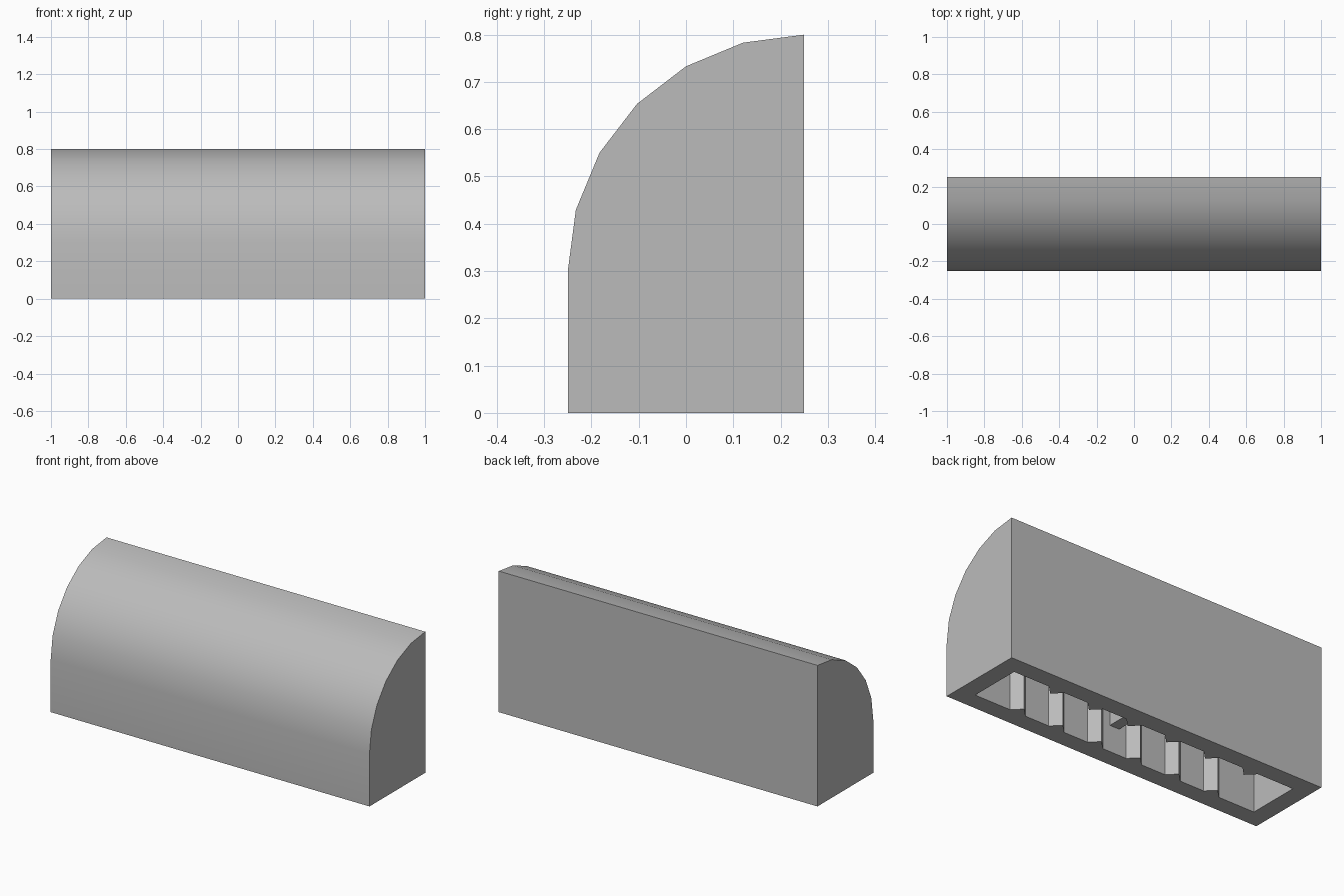
import bpy
import bmesh
from math import cos, sin, pi, radians

default_cube = bpy.data.objects.get("Cube")
if default_cube:
    bpy.data.objects.remove(default_cube, do_unlink=True)

HALF_LENGTH, HALF_DEPTH, WALL = 1.0, 0.25, 0.1
SHOULDER, RADIUS, CEILING = 0.3, 0.5, 0.5
INNER_X, INNER_Y = HALF_LENGTH - WALL, HALF_DEPTH - WALL

grey = bpy.data.materials.new("neutral grey")
grey.use_nodes = True
grey.diffuse_color = (0.5, 0.5, 0.5, 1)
grey.node_tree.nodes["Principled BSDF"].inputs["Base Color"].default_value = (0.5, 0.5, 0.5, 1)


def prism(name, points, direction):
    """Extrude a closed 3D outline into a solid object."""
    bm = bmesh.new()
    face = bm.faces.new([bm.verts.new(p) for p in points])
    moved = bmesh.ops.extrude_face_region(bm, geom=[face])["geom"]
    bmesh.ops.translate(bm, vec=direction,
                        verts=[v for v in moved if isinstance(v, bmesh.types.BMVert)])
    bmesh.ops.recalc_face_normals(bm, faces=bm.faces)
    mesh = bpy.data.meshes.new(name)
    bm.to_mesh(mesh)
    bm.free()
    mesh.materials.append(grey)
    obj = bpy.data.objects.new(name, mesh)
    bpy.context.collection.objects.link(obj)
    return obj


def box(name, half_x, half_y, bottom, top):
    corners = [(-half_x, -half_y, bottom), (half_x, -half_y, bottom),
               (half_x, half_y, bottom), (-half_x, half_y, bottom)]
    return prism(name, corners, (0, 0, top - bottom))


# Outer shell: flat back, quarter-round front and top in six facets
outline = [(HALF_DEPTH, 0), (-HALF_DEPTH, 0)]
for i in range(7):
    a = i * pi / 12
    outline.append((HALF_DEPTH - RADIUS * cos(a), SHOULDER + RADIUS * sin(a)))
shell = prism("curved_shell", [(-HALF_LENGTH, y, z) for y, z in outline],
              (2 * HALF_LENGTH, 0, 0))

# Hollow underside
cutter = box("cavity_cutter", INNER_X, INNER_Y, -0.1, CEILING)
cutter.hide_render = True
cut = shell.modifiers.new("hollow", "BOOLEAN")
cut.operation = "DIFFERENCE"
cut.solver = "EXACT"
cut.object = cutter
bpy.ops.object.select_all(action="DESELECT")
bpy.context.view_layer.objects.active = shell
shell.select_set(True)
bpy.ops.object.modifier_apply(modifier=cut.name)
bpy.data.objects.remove(cutter, do_unlink=True)
bpy.ops.object.shade_smooth_by_angle(angle=radians(30))

# Triangular grip ribs along both long inner walls
for side, label in ((-1, "front"), (1, "back")):
    for i in range(6):
        x = (i - 2.5) * 0.25
        wall = side * INNER_Y
        prism(f"{label}_rib_{i + 1}",
              [(x - 0.05, wall, 0), (x + 0.05, wall, 0), (x, wall - side * 0.05, 0)],
              (0, 0, CEILING))

# Raised web across the middle of the cavity
box("centre_web", 0.03, INNER_Y, 0.15, CEILING)
